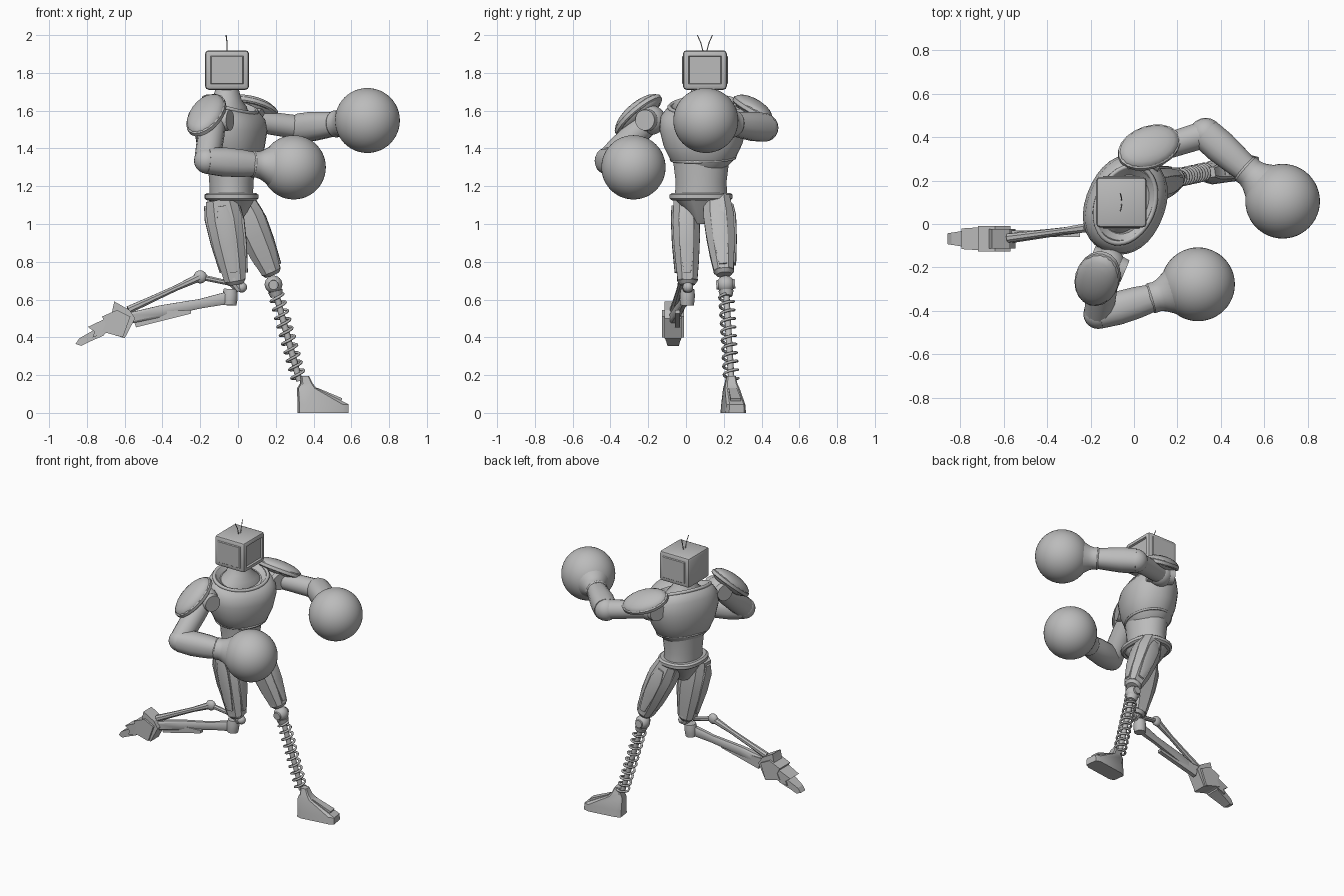
import bpy, bmesh, math
from mathutils import Vector, Matrix

V = Vector
if "Cube" in bpy.data.objects:
    bpy.data.objects.remove(bpy.data.objects["Cube"])

grey = bpy.data.materials.new("mid grey")
grey.use_nodes = True
COLOUR = (0.5, 0.5, 0.5, 1)
grey.diffuse_color = COLOUR
grey.node_tree.nodes["Principled BSDF"].inputs["Base Color"].default_value = COLOUR


def finish(name, bm, angle=35):
    """Turn a bmesh into a shaded object."""
    bmesh.ops.recalc_face_normals(bm, faces=bm.faces[:])
    me = bpy.data.meshes.new(name)
    bm.to_mesh(me)
    bm.free()
    me.materials.append(grey)
    ob = bpy.data.objects.new(name, me)
    bpy.context.collection.objects.link(ob)
    bpy.ops.object.select_all(action='DESELECT')
    ob.select_set(True)
    bpy.context.view_layer.objects.active = ob
    bpy.ops.object.shade_smooth_by_angle(angle=math.radians(angle))
    return ob


def axes(direction, ref):
    w = V(direction).normalized()
    u = V(ref)
    u = (u - w * u.dot(w)).normalized()
    return u, w.cross(u), w


def loft(name, rings, n=20, ref=(0, 0, 1), power=2, axis=None):
    """Skin rings of (centre, half size along ref, half size across, tilt)."""
    u, v, w = axes(axis or V(rings[-1][0]) - V(rings[0][0]), ref)
    bm = bmesh.new()
    loops = []
    for pos, a, b, *tilt in rings:
        loop = []
        for i in range(n):
            t = 2 * math.pi * (i + 0.5) / n
            c, s = (math.copysign(abs(f) ** (2 / power), f) for f in (math.cos(t), math.sin(t)))
            drop = tilt[0] * a * c if tilt else 0
            loop.append(bm.verts.new(V(pos) + u * a * c + v * b * s - w * drop))
        loops.append(loop)
    for p, q in zip(loops, loops[1:]):
        for i in range(n):
            j = (i + 1) % n
            bm.faces.new((p[i], p[j], q[j], q[i]))
    bm.faces.new(loops[0])
    bm.faces.new(loops[-1])
    return finish(name, bm)


def limb(name, start, end, radii, **kw):
    """Straight limb with radii spread evenly along it."""
    s, e = V(start), V(end)
    k = len(radii) - 1
    return loft(name, [(s.lerp(e, i / k), r, r) for i, r in enumerate(radii)], **kw)


def ball(name, pos, size, rot=None, seg=32):
    bm = bmesh.new()
    bmesh.ops.create_uvsphere(bm, u_segments=seg, v_segments=seg // 2, radius=1)
    size = (size,) * 3 if isinstance(size, float) else size
    m = Matrix.Translation(V(pos)) @ (rot or Matrix()) @ Matrix.Diagonal((*size, 1))
    bmesh.ops.transform(bm, matrix=m, verts=bm.verts)
    return finish(name, bm, 60)


def tube(name, pts, r, cyclic=False):
    """Sweep a round wire through points."""
    cu = bpy.data.curves.new(name, 'CURVE')
    cu.dimensions = '3D'
    cu.bevel_depth = r
    cu.bevel_resolution = 1
    cu.use_fill_caps = True
    sp = cu.splines.new('POLY')
    sp.points.add(len(pts) - 1)
    for p, co in zip(sp.points, pts):
        p.co = (*co, 1)
    sp.use_cyclic_u = cyclic
    cu.materials.append(grey)
    ob = bpy.data.objects.new(name, cu)
    bpy.context.collection.objects.link(ob)
    bpy.ops.object.select_all(action='DESELECT')
    ob.select_set(True)
    bpy.context.view_layer.objects.active = ob
    bpy.ops.object.convert(target='MESH')


def prism(name, profile, y, half, tip=1.0):
    """Side profile in x and z, extruded across y; tip narrows its far end."""
    bm = bmesh.new()
    lo = min(p[0] for p in profile)
    span = max(p[0] for p in profile) - lo
    sides = []
    for s in (-1, 1):
        sides.append([bm.verts.new((x, y + s * half * (tip + (1 - tip) * (x - lo) / span), z))
                      for x, z in profile])
    a, b = sides
    bm.faces.new(a)
    bm.faces.new(b)
    for i in range(len(a)):
        j = (i + 1) % len(a)
        bm.faces.new((a[i], a[j], b[j], b[i]))
    return finish(name, bm, 20)


UP = V((0, 0, 1))
FACE = V((0.92, -0.39, 0)).normalized()
SIDE = UP.cross(FACE)


# Head: rounded box, sunken screen, raised side panels, antennae
HEAD = V((-0.058, 0.1, 1.815))
bm = bmesh.new()
bmesh.ops.create_cube(bm, size=0.232)
bmesh.ops.scale(bm, vec=(1, 1, 0.9), verts=bm.verts)
bmesh.ops.bevel(bm, geom=bm.edges[:], offset=0.018, segments=2, affect='EDGES', profile=0.5)
for axis, depth in ((V((1, 0, 0)), -0.012), (V((0, 1, 0)), 0.006), (V((0, -1, 0)), 0.006)):
    bm.normal_update()
    face = max(bm.faces, key=lambda f: f.calc_area() * f.normal.dot(axis))
    bmesh.ops.inset_region(bm, faces=[face], thickness=0.016)
    bmesh.ops.inset_region(bm, faces=[face], thickness=0.006, depth=depth)
bmesh.ops.translate(bm, vec=HEAD, verts=bm.verts)
finish("head", bm)
for s in (-1, 1):
    base = HEAD + V((0, 0.01 * s, 0.1))
    tube("antenna", [base, base + V((0, 0.012 * s, 0.045)), base + V((-0.005, 0.03 * s, 0.085))], 0.003)

# Torso, turned toward the leading fist
C = V((-0.04, 0.09, 0))
loft("neck", [(V((-0.058, 0.095, z)), a, b) for z, a, b in
              ((1.56, 0.11, 0.17), (1.62, 0.1, 0.13), (1.66, 0.075, 0.085), (1.72, 0.06, 0.065))], ref=FACE, n=28)
loft("chest", [(C + UP * z, a, b, t) for z, a, b, t in
               ((1.30, 0.11, 0.13, 0.1), (1.345, 0.145, 0.175, 0.1), (1.42, 0.17, 0.212, 0.1),
                (1.51, 0.182, 0.235, 0.1), (1.58, 0.17, 0.23, 0.2), (1.62, 0.145, 0.2, 0.3),
                (1.635, 0.12, 0.17, 0.35), (1.61, 0.1, 0.14, 0.35))], ref=FACE, n=32, power=2.2)


def hoop(name, z, a, b, tilt, r):
    pts = []
    for i in range(40):
        t = math.tau * i / 40
        pts.append(C + UP * (z - tilt * a * math.cos(t)) + FACE * a * math.cos(t) + SIDE * b * math.sin(t))
    tube(name, pts, r, True)


hoop("collar_rim", 1.63, 0.13, 0.185, 0.33, 0.012)
hoop("rib_rim", 1.345, 0.143, 0.173, 0.12, 0.008)
B = V((-0.035, 0.08, 0))
loft("waist", [(B + UP * z, a, b) for z, a, b in
               ((1.15, 0.115, 0.14), (1.22, 0.118, 0.135), (1.34, 0.127, 0.15))], ref=(1, 0, 0), n=28)
loft("belt", [(B + UP * z, a, b) for z, a, b in
              ((1.125, 0.13, 0.155), (1.135, 0.143, 0.167), (1.155, 0.143, 0.167), (1.165, 0.13, 0.155))],
     ref=(1, 0, 0), n=28, power=2.4)
loft("pelvis", [(B + UP * z, a, b) for z, a, b in
                ((1.0, 0.04, 0.04), (1.06, 0.085, 0.07), (1.13, 0.125, 0.14))], ref=(1, 0, 0), n=12, power=2.6)


# Shoulders: joint, end disc, domed pad with a rim
def shoulder(side, joint, centre, size, length, normal):
    joint = V(joint)
    ball(side + "_shoulder_joint", joint, 0.078)
    limb(side + "_shoulder_disc", joint - FACE * 0.085, joint + FACE * 0.085, (0.055, 0.062, 0.062, 0.055), n=24)
    u, v, w = axes(normal, length)
    rot = Matrix((u, v, w)).transposed().to_4x4()
    ball(side + "_shoulder_pad", centre, size, rot, 20)
    l, b, t = size
    loft(side + "_pad_rim", [(V(centre) + w * h, l * k, b * k) for h, k in
                             ((-0.022, 0.96), (-0.016, 1.03), (0.004, 1.03), (0.01, 0.96))], ref=u, n=20)


shoulder("right", (-0.12, -0.185, 1.55), (-0.17, -0.255, 1.58), (0.155, 0.1, 0.055), (-0.3, -0.7, -0.64), (-0.35, -0.55, 0.75))
shoulder("left", (0.05, 0.32, 1.555), (0.07, 0.355, 1.615), (0.15, 0.1, 0.048), (0.88, 0.39, -0.28), (0.1, 0.45, 0.89))


# Arms: upper arm, elbow, forearm, flared cuff and round glove
def arm(side, joint, elbow, glove, upper, lower, r):
    elbow, glove = V(elbow), V(glove)
    d = (elbow - glove).normalized()
    wrist = glove + d * 0.2
    limb(side + "_upper_arm", joint, elbow, upper, n=16)
    ball(side + "_elbow", elbow, lower[0] * 0.98, seg=20)
    limb(side + "_forearm", elbow, wrist, lower, n=16, power=2.3)
    loft(side + "_glove_cuff", [(glove + d * q, w, w) for q, w in
                                ((0.235, 0.066), (0.225, 0.072), (0.2, 0.07), (0.175, 0.078), (0.14, 0.099), (0.12, 0.115))], n=28)
    ball(side + "_glove", glove, r, seg=48)


arm("right", (-0.13, -0.2, 1.54), (-0.165, -0.415, 1.335), (0.295, -0.278, 1.3),
    (0.065, 0.07, 0.07, 0.066), (0.07, 0.078, 0.074, 0.062), 0.17)
arm("left", (0.06, 0.33, 1.55), (0.33, 0.415, 1.51), (0.685, 0.105, 1.548),
    (0.06, 0.06, 0.062, 0.064), (0.076, 0.078, 0.07, 0.06), 0.172)


# Thighs: faceted shell, raised plates and knee collar
def thigh(side, top, bottom, depths, widths, out):
    top, bottom = V(top), V(bottom)
    k = len(depths) - 1
    at = lambda f: top.lerp(bottom, f)
    loft(side + "_thigh", [(at(i / k), a, b) for i, (a, b) in enumerate(zip(depths, widths))],
         n=8, ref=(1, 0, 0), power=2.8)
    plates = ((V((1, 0, 0)), depths), (V((-1, 0, 0)), depths), (V((0, out, 0)), widths))
    for d, sizes in plates:
        rings = []
        for f, half in ((0.08, 0.022), (0.25, 0.042), (0.55, 0.04), (0.9, 0.02)):
            i = min(int(f * k), k - 1)
            r = sizes[i] + (sizes[i + 1] - sizes[i]) * (f * k - i)
            rings.append((at(f) + d * (r * 0.94), 0.012, half))
        loft(side + "_thigh_plate", rings, n=8, ref=d, power=5)
    limb(side + "_knee_collar", at(0.96), at(1.05), (0.055, 0.055, 0.04), n=12)


thigh("right", (-0.09, 0.0, 1.13), (-0.015, 0.008, 0.7), (0.085, 0.1, 0.093, 0.078, 0.06), (0.068, 0.075, 0.073, 0.066, 0.055), -1)
thigh("left", (0.01, 0.165, 1.13), (0.175, 0.2, 0.75), (0.075, 0.092, 0.085, 0.075, 0.055), (0.072, 0.085, 0.08, 0.07, 0.055), 1)

# Left lower leg: knee ball, coil spring around a rod, wedge foot
knee, ankle = V((0.188, 0.21, 0.68)), V((0.325, 0.24, 0.17))
ball("left_knee", knee, 0.047, seg=24)
u, v, w = axes(ankle - knee, (1, 0, 0))
limb("left_knee_band", knee - v * 0.05, knee + v * 0.05, (0.025, 0.03, 0.025), n=16)
limb("left_knee_cap", knee + w * 0.035, knee + w * 0.065, (0.04, 0.032), n=16)
limb("spring_rod", knee, ankle, (0.017, 0.017), n=12)
start, turns, per = knee + w * 0.06, 10, 16
coil = []
for i in range(turns * per + 1):
    t = math.tau * i / per
    coil.append(start.lerp(ankle, i / (turns * per)) + (u * math.cos(t) + v * math.sin(t)) * 0.037)
tube("leg_spring", coil, 0.0075)
loft("left_foot", [(V((x, y, z)), a, b) for x, y, z, a, b in
                   ((0.45, 0.25, 0, 0.135, 0.056), (0.45, 0.25, 0.045, 0.135, 0.052),
                    (0.365, 0.24, 0.13, 0.05, 0.04), (0.362, 0.238, 0.155, 0.032, 0.032),
                    (0.352, 0.238, 0.195, 0.022, 0.024))],
     n=8, ref=(1, 0.14, 0), power=6, axis=(0, 0, 1))
loft("foot_top_plate", [((0.415, 0.247, 0.122), 0.012, 0.024), ((0.545, 0.263, 0.067), 0.012, 0.03)], n=4, power=8)

# Right lower leg: knee drum, shin bar, calf fin and linkage
limb("right_knee_drum", (-0.045, 0.005, 0.57), (-0.04, 0.008, 0.655), (0.036, 0.04, 0.04, 0.036), n=16)
ball("right_knee_ball", (0.02, 0.01, 0.665), 0.028, seg=16)
limb("right_knee_link", (-0.03, 0.008, 0.7), (0.01, 0.01, 0.65), (0.03, 0.025), n=10)
loft("shin", [((-0.05, 0.0, 0.61), 0.034, 0.022), ((-0.2, -0.018, 0.578), 0.026, 0.017),
              ((-0.4, -0.043, 0.54), 0.032, 0.02), ((-0.58, -0.065, 0.5), 0.03, 0.026)], n=8, power=4)
prism("calf_fin", [(-0.25, 0.545), (-0.25, 0.525), (-0.54, 0.453), (-0.565, 0.53)], -0.045, 0.014)
hinge = V((-0.2, -0.015, 0.72))
limb("upper_linkage", (0.01, 0.01, 0.675), hinge, (0.013, 0.016), n=8)
limb("lower_linkage", hinge, (-0.58, -0.065, 0.545), (0.024, 0.016, 0.018, 0.022), n=8)
ball("linkage_hinge", hinge, (0.035, 0.024, 0.035), seg=16)

# Right foot: overlapping clawed plates
FOOT_Y = -0.068
prism("right_ankle", [(-0.655, 0.59), (-0.575, 0.545), (-0.545, 0.5), (-0.60, 0.395), (-0.71, 0.43), (-0.67, 0.52)], FOOT_Y, 0.045)
prism("right_instep", [(-0.72, 0.51), (-0.64, 0.545), (-0.57, 0.51), (-0.61, 0.4), (-0.72, 0.43), (-0.70, 0.47)], FOOT_Y, 0.058)
prism("right_mid_foot", [(-0.795, 0.455), (-0.70, 0.50), (-0.66, 0.48), (-0.69, 0.425), (-0.77, 0.40), (-0.76, 0.43)], FOOT_Y, 0.056, 0.85)
prism("right_toe", [(-0.86, 0.365), (-0.84, 0.395), (-0.77, 0.435), (-0.70, 0.44), (-0.71, 0.41), (-0.79, 0.375), (-0.83, 0.355)], FOOT_Y, 0.05, 0.5)
